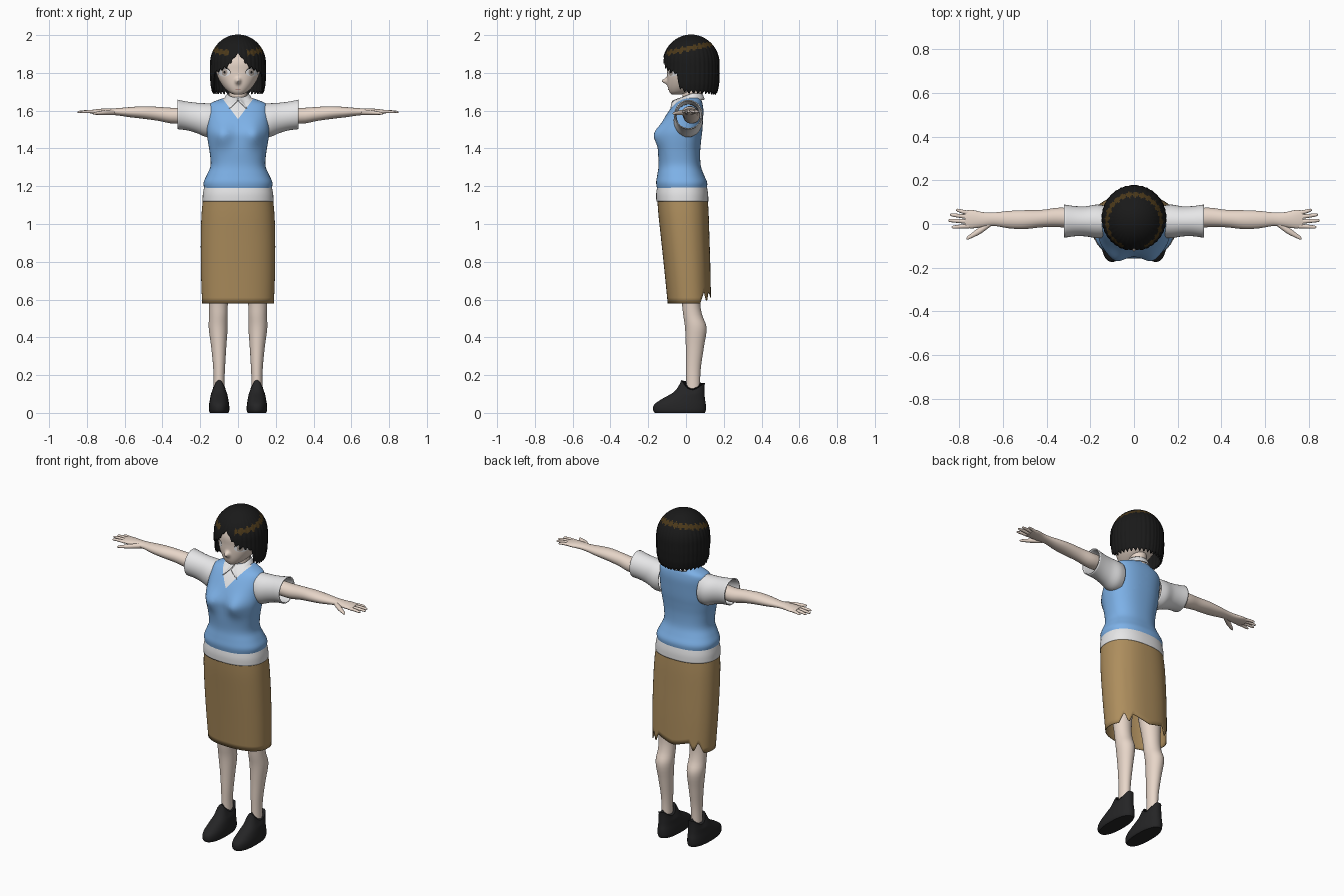
import bpy, bmesh, math
from mathutils import Vector
from mathutils.bvhtree import BVHTree

cube = bpy.data.objects.get("Cube")
if cube:
    bpy.data.objects.remove(cube, do_unlink=True)


def material(name, r, g, b):
    m = bpy.data.materials.new(name)
    m.use_nodes = True
    m.diffuse_color = (r, g, b, 1)
    bsdf = next(n for n in m.node_tree.nodes if n.type == 'BSDF_PRINCIPLED')
    bsdf.inputs["Base Color"].default_value = (r, g, b, 1)
    bsdf.inputs["Roughness"].default_value = 0.8
    return m


SKIN = material("skin", .80, .67, .58)
WHITE = material("white_cloth", .85, .85, .86)
BLUE = material("blue_knit", .21, .45, .82)
TAN = material("tan_cloth", .42, .27, .11)
HAIR = material("black_hair", .01, .01, .01)
SHINE = material("brown_shine", .07, .04, .01)
SHOE = material("dark_leather", .018, .018, .019)
IRIS = material("pale_iris", .45, .38, .33)
LIP = material("lip", .55, .33, .28)


def build(name, rings, mats, closed=True, caps=(True, True), mirror=False, thick=0):
    """Bridge rings of points into one smooth object."""
    bm = bmesh.new()
    vs = [[bm.verts.new(p) for p in ring] for ring in rings]
    n = len(vs[0])
    for a, b in zip(vs, vs[1:]):
        for i in range(n if closed else n - 1):
            k = (i + 1) % n
            bm.faces.new((a[i], a[k], b[k], b[i]))
    for use, ring in zip(caps, (vs[0], vs[-1])):
        if use:
            bm.faces.new(ring)
    bmesh.ops.recalc_face_normals(bm, faces=bm.faces[:])
    me = bpy.data.meshes.new(name)
    bm.to_mesh(me)
    bm.free()
    for m in mats:
        me.materials.append(m)
    me.shade_smooth()
    me.set_sharp_from_angle(angle=math.radians(50))
    ob = bpy.data.objects.new(name, me)
    bpy.context.scene.collection.objects.link(ob)
    if thick:
        s = ob.modifiers.new("thickness", 'SOLIDIFY')
        s.thickness, s.offset = thick, 0
    if mirror:
        ob.modifiers.new("mirror", 'MIRROR').use_clip = False
    return ob


def spline(rows, steps):
    """Catmull-Rom interpolation of tuples."""
    out = []
    for i in range(len(rows) - 1):
        p0, p1, p2, p3 = (rows[max(0, min(len(rows) - 1, i + d))] for d in (-1, 0, 1, 2))
        for s in range(steps):
            t = s / steps
            out.append(tuple(b + .5 * t * (c - a + t * (2*a - 5*b + 4*c - d + t * (3*(b - c) + d - a)))
                             for a, b, c, d in zip(p0, p1, p2, p3)))
    return out + [rows[-1]]


def loft(name, rows, mat, axis='z', steps=4, n=32, e=2, warp=None, **kw):
    """Rows are (position on axis, centre a, centre b, radius a, radius b)."""
    rings = []
    for t, ca, cb, ra, rb in spline(rows, steps):
        ring = []
        for i in range(n):
            ang = 2 * math.pi * i / n
            s, c = math.sin(ang), math.cos(ang)
            a = ca + ra * math.copysign(abs(s) ** (2 / e), s)
            b = cb - rb * math.copysign(abs(c) ** (2 / e), c)
            p = Vector((a, b, t) if axis == 'z' else (t, a, b))
            ring.append(warp(p, ang) if warp else p)
        rings.append(ring)
    return build(name, rings, [mat], **kw)


def body(rows, x=0):
    """Turn (z, half width, front y, back y) into loft rows."""
    return [(z, x, (f + b) / 2, w, (b - f) / 2) for z, w, f, b in rows]


def lookup(table, v):
    for (a, p), (b, q) in zip(table, table[1:]):
        if v <= b:
            return p + (q - p) * max(0, v - a) / (b - a)
    return table[-1][1]


# Knitted vest with the shirt showing in the V neck
def bust(p, ang):
    if math.cos(ang) > 0:
        p.y -= .032 * math.exp(-((abs(p.x) - .085) / .05) ** 2 - ((p.z - 1.47) / .06) ** 2)
    return p


vest = loft("vest", body([
    (1.185, .178, -.153, .11), (1.22, .182, -.158, .112), (1.26, .165, -.152, .095),
    (1.31, .145, -.145, .078), (1.38, .15, -.148, .075), (1.44, .16, -.148, .08),
    (1.49, .166, -.145, .086), (1.55, .165, -.12, .09), (1.6, .162, -.09, .092),
    (1.635, .15, -.062, .088), (1.655, .11, -.04, .082), (1.672, .06, -.02, .075)]),
    BLUE, n=64, e=2.35, warp=bust)
vest.data.materials.append(WHITE)
bm = bmesh.new()
bm.from_mesh(vest.data)
for side in (-1, 1):
    bmesh.ops.bisect_plane(bm, geom=bm.verts[:] + bm.edges[:] + bm.faces[:], dist=1e-5,
                           plane_co=(0, 0, 1.555), plane_no=(side, 0, -.75))
for f in bm.faces:
    c = f.calc_center_median()
    f.material_index = int(c.y < .02 and abs(c.x) < (c.z - 1.555) * .75)
bm.to_mesh(vest.data)
bm.free()

# Shirt hem below the vest
loft("shirt_hem", body([(1.12, .186, -.155, .116), (1.16, .184, -.156, .115), (1.2, .176, -.15, .108)]),
     WHITE, n=64, e=2.35, caps=(False, True), thick=.004)

# Skirt with a ragged back hem
HEM = [(0, .61), (.52, .64), (.68, .585), (.87, .645), (1.1, .58), (4, .58)]


def ragged(p, ang):
    h = lookup(HEM, abs(math.pi - ang))
    p.z = h + (p.z - .58) * (1.135 - h) / .555
    return p


loft("skirt", body([(.58, .188, -.095, .13), (.75, .194, -.112, .127), (.92, .195, -.13, .122),
                    (1.05, .191, -.144, .118), (1.135, .183, -.15, .113)]),
     TAN, n=96, e=2.35, warp=ragged, caps=(False, False), thick=.004)

# Legs
loft("legs", [(1.05, .095, 0, .08, .085), (.8, .1, .01, .07, .07), (.6, .104, .025, .052, .05),
              (.52, .104, .035, .049, .05), (.45, .105, .052, .05, .057), (.35, .102, .047, .04, .048),
              (.25, .1, .04, .032, .04), (.18, .1, .038, .029, .037), (.1, .1, .038, .03, .037)],
     SKIN, mirror=True)


# Ankle shoes with a dipped opening
def dip(p, ang):
    if p.z > .1:
        t = max(0, min(1, (p.y + .025) / .12))
        p.z -= (p.z - .1) * (.6 * math.sin(math.pi * t ** .8) + .3 * t)
    return p


loft("shoes", body([(0, .049, -.165, .1), (.015, .054, -.174, .105), (.045, .053, -.168, .105),
                    (.075, .048, -.125, .1), (.11, .042, -.065, .098), (.15, .037, -.035, .098),
                    (.182, .034, -.022, .1)], .1), SHOE, e=2.3, warp=dip, mirror=True)

# Sleeves, arms and hands
loft("sleeves", [(.13, .01, 1.55, .07, .085), (.17, .012, 1.55, .074, .086), (.22, .012, 1.562, .066, .077),
                 (.27, .013, 1.572, .066, .073), (.32, .013, 1.58, .073, .075)],
     WHITE, axis='x', caps=(False, False), mirror=True, thick=.006)
loft("arms", [(.2, .02, 1.585, .04, .04), (.33, .03, 1.573, .045, .042), (.42, .025, 1.583, .04, .037),
              (.5, .02, 1.59, .043, .033), (.57, .02, 1.592, .04, .027), (.64, .022, 1.594, .031, .019),
              (.69, .02, 1.595, .034, .017), (.74, .022, 1.595, .042, .014), (.775, .022, 1.594, .039, .01)],
     SKIN, axis='x', mirror=True)
FINGERS = {"little": (.05, .815, .063), "ring": (.032, .842, .042),
           "middle": (.011, .85, .016), "index": (-.009, .835, -.014)}
for name, (y, tip, ty) in FINGERS.items():
    loft(name + "_fingers", [(.755, y, 1.594, .011, .009), ((.755 + tip) / 2, (y + ty) / 2, 1.595, .009, .008),
                             (tip - .008, ty, 1.593, .007, .006), (tip, ty, 1.592, .002, .002)],
         SKIN, axis='x', n=12, mirror=True)
loft("thumbs", [(.65, .01, 1.592, .016, .014), (.7, -.026, 1.59, .017, .013), (.74, -.051, 1.587, .012, .009),
                (.762, -.064, 1.585, .008, .006), (.768, -.067, 1.584, .002, .002)],
     SKIN, axis='x', n=16, mirror=True)

# Neck and head
loft("neck", body([(1.58, .06, -.03, .085), (1.65, .047, -.02, .08), (1.74, .048, -.02, .085)]), SKIN)


def nose(p, ang):
    if math.cos(ang) > 0:
        p.y -= .03 * math.exp(-(p.x / .013) ** 2 - ((p.z - 1.757) / .014) ** 2)
    return p


head = loft("head", body([(1.685, .02, -.075, -.03), (1.7, .05, -.088, .03), (1.73, .08, -.097, .09),
                          (1.77, .104, -.1, .12), (1.81, .116, -.1, .135), (1.86, .12, -.1, .14),
                          (1.92, .1, -.08, .12), (1.96, .06, -.04, .085)]),
            SKIN, n=144, e=2.25, steps=5, warp=nose)
bm = bmesh.new()
bm.from_mesh(head.data)
face = BVHTree.FromBMesh(bm)
bm.free()


# Painted face plates laid on the skin
def plate(name, x, z, w, up, down, mat, lift, inner=0, mirror=True):
    rings = []
    for k in range(5):
        s = inner + (1 - inner) * (k + .1) / 4.1
        ring = []
        for i in range(24):
            a = 2 * math.pi * i / 24
            px, pz = x + s * w * math.cos(a), z + s * (up if math.sin(a) > 0 else down) * math.sin(a)
            hit = face.ray_cast(Vector((px, -1, pz)), Vector((0, 1, 0)))[0]
            ring.append((px, (hit.y if hit else -.06) - lift, pz))
        rings.append(ring)
    return build(name, rings, [mat], caps=(inner == 0, False), mirror=mirror)


plate("eye_outlines", .073, 1.803, .034, .025, .02, HAIR, .001)
plate("eye_whites", .073, 1.801, .032, .022, .02, WHITE, .002)
plate("irises", .071, 1.802, .015, .019, .018, IRIS, .003)
plate("pupils", .071, 1.803, .005, .007, .007, HAIR, .004)
plate("mouth", 0, 1.713, .015, .002, .003, LIP, .002, mirror=False)

# Bob hair with parted fringe, strand ridges and a shine band
FRINGE = [(0, 1.904), (.2, 1.87), (.38, 1.835), (.7, 1.815), (1.02, 1.80), (1.15, 1.72), (1.4, 1.70), (4, 1.69)]
TAPER = [(1.68, .118), (1.70, .133), (1.74, .141), (1.80, .144), (1.85, .143)]
COLS, ROWS = 240, 18
rings = []
for j in range(2 * ROWS + 1):
    ring = []
    for i in range(COLS):
        a = 2 * math.pi * i / COLS
        off = min(a, 2 * math.pi - a)
        tooth = abs((off * 5.7) % 1 - .5) * 2
        hem = lookup(FRINGE, off) + .02 * (tooth - .5) * min(1, off * 3)
        if j <= ROWS:
            z = 1.91 + .09 * math.cos(.5 * math.pi * max(j, .15) / ROWS)
        else:
            z = 1.91 + (hem - 1.91) * (j - ROWS) / ROWS
        r = .143 * math.sqrt(max(0, 1 - ((z - 1.85) / .15) ** 2)) if z > 1.85 else lookup(TAPER, z)
        r *= 1 + .018 * (1 - tooth) * min(1, (2 - z) / .1)
        ring.append((r * math.sin(a), .027 - 1.02 * r * math.cos(a), z))
    rings.append(ring)
hair = build("hair", rings, [HAIR, SHINE], caps=(True, False), thick=.006)
for p in hair.data.polygons:
    c = p.center
    a = math.atan2(c.x, .027 - c.y)
    band = .012 + .005 * math.sin(a * 23)
    p.material_index = int(abs(c.z - 1.925 - .2 * c.y) < band and abs(a) > .35)

# Shirt collar with two front points
FALL = [(0, 1.655), (.15, 1.64), (.42, 1.605), (.8, 1.645), (1.3, 1.655), (4, 1.66)]
REACH = [(0, .10), (.42, .121), (.8, .102), (1.3, .08), (2.2, .07), (4, .065)]
rings = []
for t in (0, .12, .4, .7, 1):
    ring = []
    for i in range(49):
        a = .04 + (2 * math.pi - .08) * i / 48
        off = min(a, 2 * math.pi - a)
        top = 1.69 - .022 * max(0, math.cos(off))
        r = .054 + (lookup(REACH, off) - .054) * t
        ring.append((r * math.sin(a), .03 - r * math.cos(a), top + (lookup(FALL, off) - top) * t ** 1.2))
    rings.append(ring)
build("collar", rings, [WHITE], closed=False, caps=(False, False), thick=.004)
